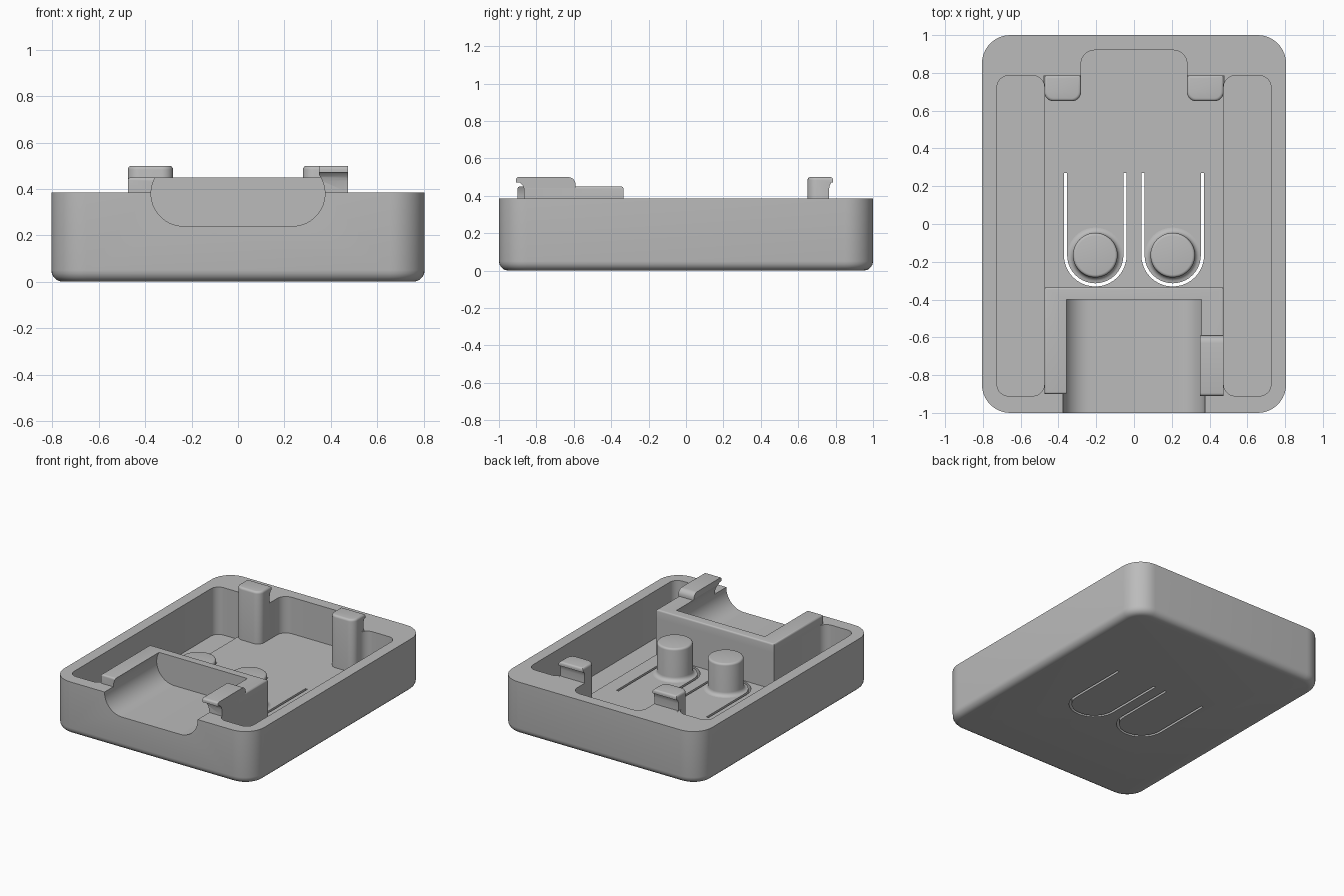
import bpy, bmesh, math
from mathutils import Vector

cube = bpy.data.objects.get("Cube")
if cube:
    bpy.data.objects.remove(cube)

grey = bpy.data.materials.new("plain_grey")
grey.use_nodes = True
grey.diffuse_color = (0.5, 0.5, 0.5, 1)
grey.node_tree.nodes["Principled BSDF"].inputs["Base Color"].default_value = (0.5, 0.5, 0.5, 1)


def arc(cx, cy, r, start, end, steps=10):
    """Points along an arc, angles in degrees."""
    angles = [math.radians(start + (end - start) * i / steps) for i in range(steps + 1)]
    return [(cx + r * math.cos(a), cy + r * math.sin(a)) for a in angles]


def round_rect(x0, x1, y0, y1, front=0.0, back=0.0):
    """Rectangle outline with separate front and back corner radii."""
    points = []
    for x, y, r, sx, sy, start in ((x1, y1, back, -1, -1, 0), (x0, y1, back, 1, -1, 90),
                                   (x0, y0, front, 1, 1, 180), (x1, y0, front, -1, 1, 270)):
        points += arc(x + sx * r, y + sy * r, r, start, start + 90) if r else [(x, y)]
    return points


def prism(name, outline, a0, a1, axis="z", bevel=0.0, end=None, segments=4):
    """Extrude an outline along an axis; optionally round the rim at height end."""
    place = {"x": lambda p, q, a: (a, p, q),
             "y": lambda p, q, a: (p, a, q),
             "z": lambda p, q, a: (p, q, a)}[axis]
    bm = bmesh.new()
    low = [bm.verts.new(place(p, q, a0)) for p, q in outline]
    high = [bm.verts.new(place(p, q, a1)) for p, q in outline]
    bm.faces.new(low)
    bm.faces.new(high)
    for i in range(len(outline)):
        j = (i + 1) % len(outline)
        bm.faces.new((low[i], low[j], high[j], high[i]))
    bmesh.ops.recalc_face_normals(bm, faces=bm.faces)
    if bevel:
        rim = [e for e in bm.edges if all(abs(v.co.z - end) < 1e-5 for v in e.verts)]
        bmesh.ops.bevel(bm, geom=rim, offset=bevel, segments=segments, profile=0.5,
                        affect="EDGES")
    return add_object(name, bm)


def add_object(name, bm):
    mesh = bpy.data.meshes.new(name)
    bm.to_mesh(mesh)
    bm.free()
    mesh.materials.append(grey)
    obj = bpy.data.objects.new(name, mesh)
    bpy.context.scene.collection.objects.link(obj)
    return obj


def cut(target, cutters):
    """Subtract the cutters and bake the result."""
    for cutter in cutters:
        mod = target.modifiers.new("cut", "BOOLEAN")
        mod.operation = "DIFFERENCE"
        mod.solver = "EXACT"
        mod.object = cutter
    bpy.context.view_layer.update()
    graph = bpy.context.evaluated_depsgraph_get()
    baked = bpy.data.meshes.new_from_object(target.evaluated_get(graph))
    target.modifiers.clear()
    target.data = baked


def lip_notch(y, depth, direction, x0, x1):
    """Cutter that undercuts a snap hook whose tip is at y."""
    d = direction
    profile = [(y - d * depth, RIM - 0.05), (y - d * depth, RIM + 0.05),
               (y - d * depth * 0.85, RIM + 0.07), (y - d * depth * 0.5, RIM + 0.085),
               (y + d * 0.1, RIM + 0.095), (y + d * 0.1, RIM - 0.05)]
    if d > 0:
        profile[0] = (profile[0][0], RIM)
        profile[-1] = (profile[-1][0], RIM)
    return prism("notch_cutter", profile, x0, x1, "x")


RIM, FLOOR, TOP = 0.385, 0.12, 0.5
cutters = []

# Case shell with rounded corners and a rounded bottom rim
case = prism("case", round_rect(-0.805, 0.805, -1, 1, 0.15, 0.15), 0, RIM,
             bevel=0.05, end=0, segments=5)

# Deep side pockets, raised middle floor and the rear bay
for side in (-1, 1):
    x0, x1 = sorted((side * 0.475, side * 0.725))
    cutters.append(prism("pocket_cutter", round_rect(x0, x1, -0.91, 0.785, 0.06, 0.06), 0.04, 1))
cutters.append(prism("middle_cutter", round_rect(-0.6, 0.6, -0.335, 0.6), FLOOR, 1.1))
cutters.append(prism("rear_cutter", round_rect(-0.476, 0.476, 0.4, 0.785), FLOOR, 1.2))
cutters.append(prism("bay_cutter", round_rect(-0.28, 0.28, 0.3, 0.92, 0, 0.07), FLOOR, 1.3))

# U-shaped slots that free the button tongues
for x in (-0.205, 0.205):
    y, tip = -0.165, 0.27
    outline = ([(x - 0.166, tip)] + arc(x, y, 0.166, 180, 360, 20) + [(x + 0.166, tip)]
               + [(x + 0.149, tip)] + arc(x, y, 0.149, 360, 180, 20) + [(x - 0.149, tip)])
    cutters.append(prism("slot_cutter", outline, -0.1, 0.3))

# Rounded trough through the front wall
trough_outline = ([(0.35, 1)] + [(0.35, 0.46)] + arc(0.235, 0.38, 0.14, 30, -90, 14)
                  + arc(-0.235, 0.38, 0.14, 270, 150, 14) + [(-0.35, 0.46)] + [(-0.35, 1)])
trough = prism("trough_cutter", trough_outline, -1.2, -0.4, "y")
cutters.append(trough)
cut(case, cutters)

# Raised saddle around the trough, with an undercut front end on one arm
saddle = prism("saddle", round_rect(-0.475, 0.475, -0.9, -0.335), RIM, 0.45,
               bevel=0.012, end=0.45)
front_notch = lip_notch(-0.91, 0.045, -1, 0.3, 0.6)
cut(saddle, [trough, front_notch])

# Snap clip on the saddle arm
clip_profile = ([(-0.91, 0.43)] + [(-0.59, 0.43)] + arc(-0.63, TOP - 0.04, 0.04, 0, 90, 6)
                + arc(-0.895, TOP - 0.015, 0.015, 90, 180, 4))
clip = prism("front_clip", clip_profile, 0.3, 0.475, "x")
cut(clip, [trough, front_notch])
parts = [case, saddle, clip]

# Rear hook posts
for side, label in ((-1, "right"), (1, "left")):
    x0, x1 = sorted((side * 0.28, side * 0.475))
    hook = prism(label + "_rear_hook", round_rect(x0, x1, 0.65, 0.787, 0.05, 0),
                 FLOOR - 0.02, TOP, bevel=0.016, end=TOP)
    notch = lip_notch(0.787, 0.022, 1, x0 - 0.1, x1 + 0.1)
    cut(hook, [notch])
    cutters.append(notch)
    parts.append(hook)

# Round push buttons with a flared foot
for x, label in ((-0.205, "right"), (0.205, "left")):
    profile = ([(0, FLOOR)] + [(0.146, FLOOR)] + arc(0.146, FLOOR + 0.028, 0.028, 270, 180, 5)
               + arc(0.103, 0.34, 0.015, 0, 90, 4) + [(0, 0.355)])
    bm = bmesh.new()
    verts = [bm.verts.new((r, 0, z)) for r, z in profile]
    edges = [bm.edges.new(pair) for pair in zip(verts, verts[1:])]
    bmesh.ops.spin(bm, geom=verts + edges, cent=(0, 0, 0), axis=(0, 0, 1),
                   angle=math.tau, steps=48)
    bmesh.ops.remove_doubles(bm, verts=bm.verts, dist=1e-4)
    bmesh.ops.recalc_face_normals(bm, faces=bm.faces)
    bmesh.ops.translate(bm, verts=bm.verts, vec=Vector((x, -0.165, 0)))
    parts.append(add_object(label + "_button", bm))

for helper in cutters + [front_notch]:
    bpy.data.objects.remove(helper)

# Smooth curves, crisp edges
bpy.ops.object.select_all(action="DESELECT")
for part in parts:
    part.select_set(True)
bpy.context.view_layer.objects.active = case
bpy.ops.object.shade_smooth_by_angle(angle=math.radians(30))
